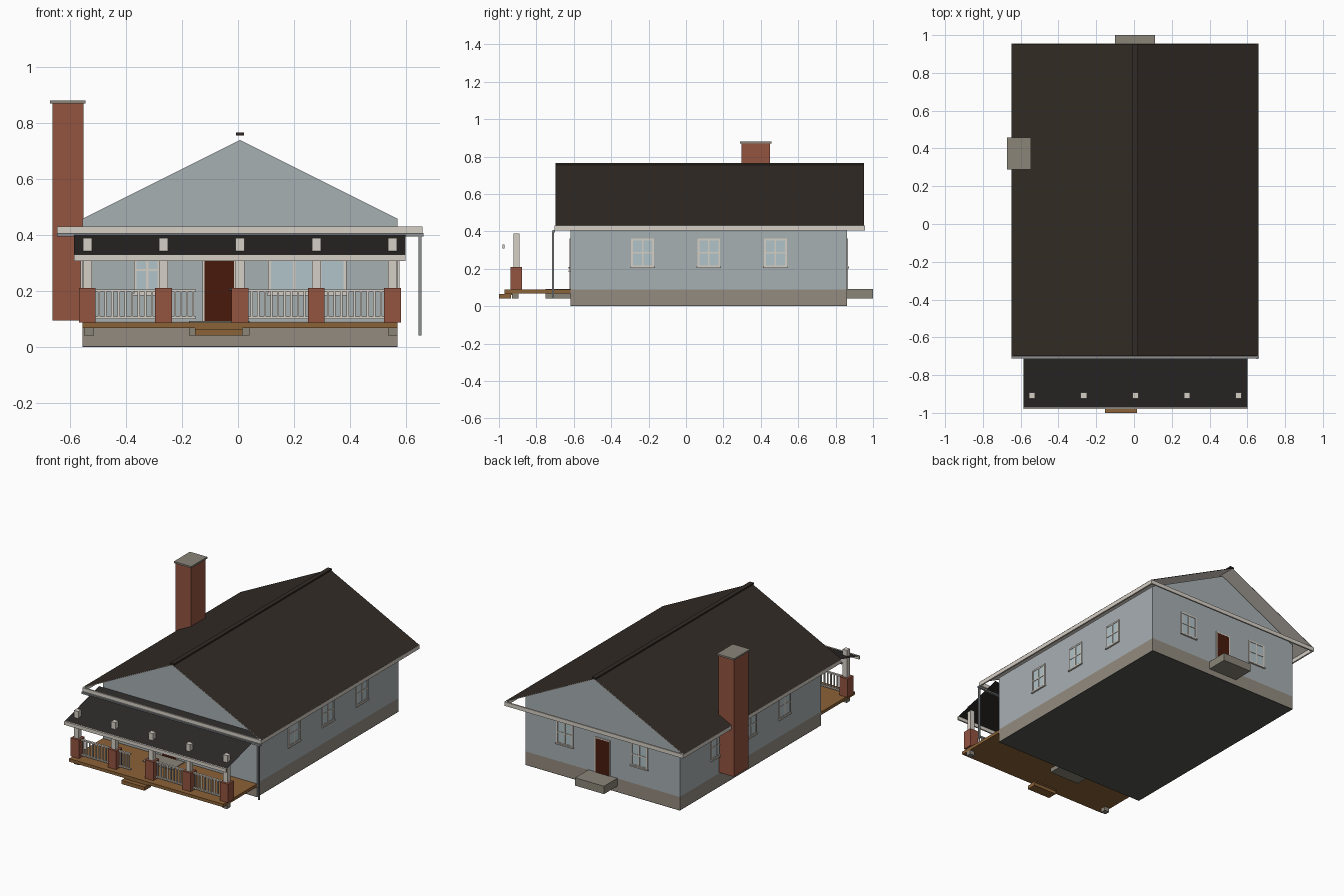
import bpy, bmesh
from mathutils import Vector

if "Cube" in bpy.data.objects:
    bpy.data.objects.remove(bpy.data.objects["Cube"])

CX = 0.007                      # house centre line
XL, XR, YF, YB = -0.557, 0.571, -0.617, 0.86


def mat(name, r, g, b):
    m = bpy.data.materials.new(name)
    m.diffuse_color = [(c / 255) ** 2.2 for c in (r, g, b)] + [1]
    m.use_nodes = True
    m.node_tree.nodes["Principled BSDF"].inputs["Base Color"].default_value = m.diffuse_color
    return m


WALL = mat("siding", 166, 174, 177)
STONE = mat("foundation", 146, 138, 127)
FLOOR = mat("floor", 85, 85, 80)
BRICK = mat("brick", 146, 84, 66)
ROOF = mat("shingle", 54, 47, 42)
PORCHROOF = mat("porch_shingle", 48, 46, 45)
TRIM = mat("trim", 212, 205, 195)
WOOD = mat("deck_wood", 138, 98, 58)
DOOR = mat("door_wood", 74, 32, 20)
GLASS = mat("glass", 176, 194, 199)
CONC = mat("concrete", 138, 132, 120)
METAL = mat("gutter_metal", 140, 142, 145)


def finish(name, bm, material):
    bmesh.ops.recalc_face_normals(bm, faces=bm.faces)
    me = bpy.data.meshes.new(name)
    bm.to_mesh(me)
    bm.free()
    me.materials.append(material)
    ob = bpy.data.objects.new(name, me)
    bpy.context.collection.objects.link(ob)
    return ob


def boxes(name, material, *bounds):
    """One object from boxes given as x0, x1, y0, y1, z0, z1."""
    bm = bmesh.new()
    for x0, x1, y0, y1, z0, z1 in bounds:
        vs = bmesh.ops.create_cube(bm, size=1)["verts"]
        for v in vs:
            v.co = Vector(((x0 + x1) / 2 + v.co.x * abs(x1 - x0),
                           (y0 + y1) / 2 + v.co.y * abs(y1 - y0),
                           (z0 + z1) / 2 + v.co.z * abs(z1 - z0)))
    return finish(name, bm, material)


def extrude_y(name, profile, y0, y1, material, closed=True):
    """Sweep an xz profile along y; open profiles make a thin sheet."""
    bm = bmesh.new()
    a = [bm.verts.new((x, y0, z)) for x, z in profile]
    b = [bm.verts.new((x, y1, z)) for x, z in profile]
    n = len(profile)
    for i in range(n if closed else n - 1):
        j = (i + 1) % n
        bm.faces.new((a[i], a[j], b[j], b[i]))
    if closed:
        bm.faces.new(a)
        bm.faces.new(b)
    return finish(name, bm, material)


# House body
boxes("floor_slab", FLOOR, (XL, XR, YF, YB, 0, 0.004))
boxes("foundation", STONE, (XL, XR, YF, YB, 0.004, 0.09))
extrude_y("house_walls", [(XL, 0.09), (XR, 0.09), (XR, 0.458), (CX, 0.74), (XL, 0.458)],
          YF, YB, WALL)

# Main roof: thin shingle sheet over a pale underside, ridge cap, fascia ring
RL, RR, RF, RB = -0.648, 0.66, -0.698, 0.952
extrude_y("main_roof", [(RL, 0.432), (CX, 0.757), (RR, 0.432)], RF, RB, ROOF, False)
extrude_y("roof_underside", [(RL, 0.428), (CX, 0.753), (RR, 0.428)], RF, RB, TRIM, False)
boxes("ridge_cap", ROOF, (CX - 0.015, CX + 0.015, RF, RB, 0.756, 0.766))
boxes("fascia", TRIM,
      (RL, RL + 0.01, RF, RB, 0.405, 0.431), (RR - 0.01, RR, RF, RB, 0.405, 0.431),
      (RL, RR, RF - 0.004, RF + 0.006, 0.405, 0.431),
      (RL, RR, RB - 0.006, RB + 0.004, 0.405, 0.431))
boxes("front_gutter", METAL, (RL, RR + 0.003, RF - 0.015, RF - 0.003, 0.395, 0.407))
boxes("downspout", METAL, (0.646, 0.656, -0.716, -0.706, 0.04, 0.4))

# Chimney
boxes("chimney", BRICK, (-0.664, -0.552, 0.297, 0.449, 0.095, 0.87))
boxes("chimney_cap", CONC, (-0.672, -0.545, 0.289, 0.457, 0.87, 0.881))

# Porch floor, landings, steps and footings
boxes("porch_deck", WOOD, (XL, XR, -0.97, YF, 0.068, 0.088))
boxes("porch_steps", WOOD, (-0.154, 0.016, -0.97, -0.93, 0.06, 0.084),
      (-0.154, 0.016, -1.0, -0.935, 0.04, 0.064))
boxes("front_landing", CONC, (-0.175, 0.042, -0.75, YF, 0.04, 0.092))
boxes("back_landing", CONC, (-0.1, 0.112, YB, 1.0, 0.04, 0.092))
boxes("porch_footings", CONC, (-0.55, -0.515, -0.93, -0.895, 0.04, 0.068),
      (0.536, 0.571, -0.93, -0.895, 0.04, 0.068))

# Porch piers and columns (columns pass through the roof)
PY = -0.907
cols = [CX + 0.273 * i for i in range(-2, 3)]
boxes("brick_piers", BRICK,
      *[(x - 0.03, x + 0.03, PY - 0.03, PY + 0.03, 0.088, 0.21) for x in cols])
boxes("porch_columns", TRIM,
      *[(x - 0.016, x + 0.016, PY - 0.016, PY + 0.016, 0.21, 0.39) for x in cols])

# Railings, with an opening at the steps
for k, (x0, x1) in enumerate([(cols[0], cols[1]), (cols[1], -0.12),
                              (cols[2], cols[3]), (cols[3], cols[4])]):
    a, b = x0 + 0.03, x1 - 0.03
    parts = [(a, b, PY - 0.007, PY + 0.007, z, z + 0.008) for z in (0.1, 0.198)]
    n = max(2, round((b - a) / 0.024))
    for i in range(n):
        x = a + (i + 0.5) * (b - a) / n
        parts.append((x - 0.004, x + 0.004, PY - 0.004, PY + 0.004, 0.108, 0.198))
    boxes(f"railing_{k + 1}", TRIM, *parts)

# Porch roof sheet and fascia
bm = bmesh.new()
bm.faces.new([bm.verts.new(c) for c in ((-0.586, -0.975, 0.33), (0.6, -0.975, 0.33),
                                        (0.6, YF, 0.425), (-0.586, YF, 0.425))])
finish("porch_roof", bm, PORCHROOF)
boxes("porch_fascia", TRIM, (-0.586, 0.6, -0.98, -0.97, 0.308, 0.331))


def on_wall(side, u0, u1, z0, z1, d0, d1):
    """Box on a wall: u runs along it, d is the distance out from it."""
    if side == "front":
        return (u0, u1, YF - d0, YF - d1, z0, z1)
    if side == "back":
        return (u0, u1, YB + d0, YB + d1, z0, z1)
    if side == "right":
        return (XR + d0, XR + d1, u0, u1, z0, z1)
    return (XL - d0, XL - d1, u0, u1, z0, z1)


def window(side, u, w, z0, z1, panes=2, crossbar=True):
    tag = f"{side}_window_{u:+.2f}"
    l, r, t = u - w / 2, u + w / 2, 0.01
    bars = [(l, l + t, z0, z1), (r - t, r, z0, z1), (l, r, z1 - t, z1), (l, r, z0, z0 + t)]
    for i in range(1, panes):
        x = l + w * i / panes
        bars.append((x - 0.004, x + 0.004, z0, z1))
    if crossbar:
        zm = (z0 + z1) / 2
        bars.append((l, r, zm - 0.004, zm + 0.004))
    frame = [on_wall(side, *b, 0, 0.006) for b in bars]
    frame.append(on_wall(side, l - 0.004, r + 0.004, z0 - 0.005, z0 + 0.003, 0, 0.011))
    boxes(tag + "_frame", TRIM, *frame)
    boxes(tag + "_glass", GLASS, on_wall(side, l + 0.004, r - 0.004, z0 + 0.004, z1 - 0.004, 0, 0.003))


def door(side, u, w, knob):
    l, r, top = u - w / 2, u + w / 2, 0.318
    boxes(side + "_door", DOOR, on_wall(side, l, r, 0.092, top, 0, 0.005))
    boxes(side + "_door_trim", TRIM, on_wall(side, l - 0.007, l, 0.092, top, 0, 0.006),
          on_wall(side, r, r + 0.007, 0.092, top, 0, 0.006),
          on_wall(side, l - 0.007, r + 0.007, top, top + 0.008, 0, 0.006))
    bm = bmesh.new()
    x0, x1, y0, y1, z0, z1 = on_wall(side, knob, knob, 0.205, 0.205, 0.008, 0.008)
    bmesh.ops.create_icosphere(bm, subdivisions=1, radius=0.005)
    bmesh.ops.translate(bm, verts=bm.verts, vec=(x0, y0, z0))
    finish(side + "_door_knob", bm, METAL)


# Openings
for s in ("left", "right"):
    for y in (-0.232, 0.122, 0.478):
        window(s, y, 0.122, 0.208, 0.362)
for x in (-0.263, 0.283):
    window("back", x, 0.122, 0.208, 0.362)
window("front", -0.325, 0.095, 0.188, 0.362)
window("front", 0.248, 0.28, 0.188, 0.362, panes=3, crossbar=False)
door("front", -0.067, 0.106, -0.027)
door("back", CX, 0.096, 0.04)
